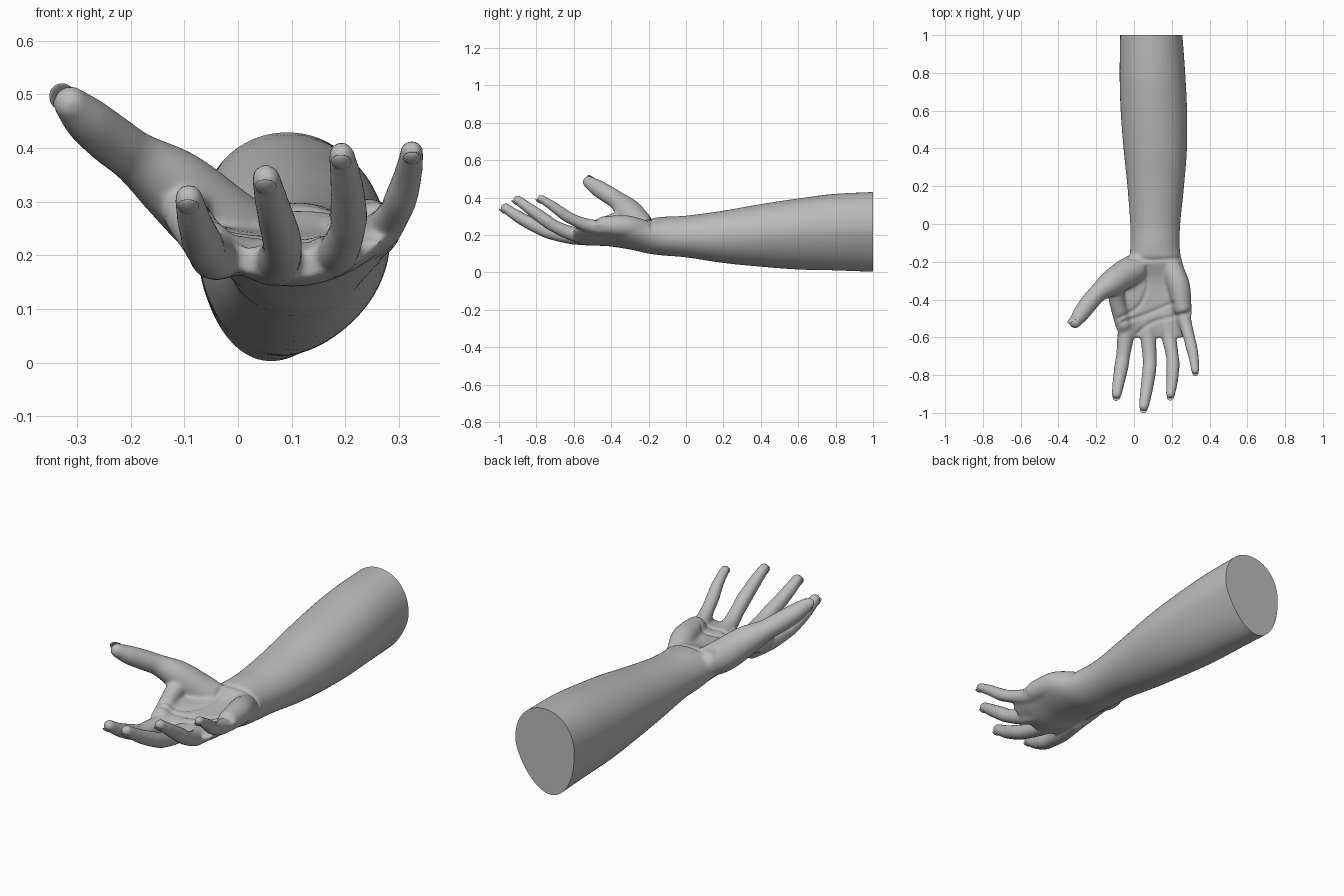
import bpy, bmesh, math
from mathutils import Vector

cube = bpy.data.objects.get("Cube")
if cube:
    bpy.data.objects.remove(cube, do_unlink=True)

skin = bpy.data.materials.new("plain grey")
skin.use_nodes = True
GREY = (0.5, 0.5, 0.5, 1)
skin.diffuse_color = GREY
skin.node_tree.nodes["Principled BSDF"].inputs["Base Color"].default_value = GREY


def spline(rows, steps=8):
    """Smooth curve through rows of numbers of any width."""
    out = []
    for i in range(len(rows) - 1):
        a, b = rows[max(i - 1, 0)], rows[i]
        c, d = rows[i + 1], rows[min(i + 2, len(rows) - 1)]
        for s in range(steps):
            t = s / steps
            out.append([q + t / 2 * ((r - p) + t * ((2 * p - 5 * q + 4 * r - w)
                        + t * (3 * (q - r) + w - p)))
                        for p, q, r, w in zip(a, b, c, d)])
    return out + [list(rows[-1])]


def skin_rings(bm, rings):
    """Join closed rings into a capped tube."""
    loops = [[bm.verts.new(p) for p in ring] for ring in rings]
    n = len(loops[0])
    for a, b in zip(loops, loops[1:]):
        for i in range(n):
            j = (i + 1) % n
            bm.faces.new((a[i], a[j], b[j], b[i]))
    bm.faces.new(loops[0][::-1])
    bm.faces.new(loops[-1])


def tube(bm, rows):
    """Round-ended limb along x, y, z, radius rows."""
    pts = spline(rows)
    rings = []
    for i, p in enumerate(pts):
        a, b = pts[max(i - 1, 0)], pts[min(i + 1, len(pts) - 1)]
        d = (Vector(b[:3]) - Vector(a[:3])).normalized()
        u = d.cross(Vector((0, 0, 1))).normalized()
        v = d.cross(u)
        rings.append([Vector(p[:3]) + p[3] * (u * math.cos(k * math.tau / 20)
                      + v * math.sin(k * math.tau / 20)) for k in range(20)])
    skin_rings(bm, rings)
    for p in (pts[0], pts[-1]):
        ball = bmesh.ops.create_uvsphere(bm, u_segments=20, v_segments=12, radius=p[3])
        bmesh.ops.translate(bm, verts=ball["verts"], vec=p[:3])


bm = bmesh.new()

# Forearm and palm: y, x min, x max, z min, z max, egg shape, cupping
sections = [
    (1.06, -.07, .25, 0, .432, .16, 0), (.8, -.075, .27, .01, .42, .12, 0),
    (.6, -.07, .28, .015, .395, .1, 0), (.4, -.055, .28, .03, .365, .07, 0),
    (.2, -.035, .265, .05, .33, .04, 0), (0, -.02, .245, .08, .303, 0, 0),
    (-.12, -.02, .242, .09, .297, 0, 0), (-.2, -.03, .255, .1, .285, 0, .015),
    (-.3, -.07, .287, .122, .25, 0, .045), (-.42, -.1, .304, .14, .235, 0, .07),
    (-.52, -.1, .3, .143, .225, 0, .07), (-.6, -.08, .265, .155, .21, 0, .04)]
rings = []
for y, x0, x1, z0, z1, egg, cup in spline(sections):
    ring = []
    for k in range(48):
        c, s = math.cos(k * math.tau / 48), math.sin(k * math.tau / 48)
        x = (x0 + x1) / 2 + (x1 - x0) / 2 * c * (1 + egg * s) + egg * .2 * min(s, 0)
        z = (z0 + z1) / 2 + (z1 - z0) / 2 * s + cup * c * c
        ring.append((x, y, z))
    rings.append(ring)
skin_rings(bm, rings)

# Fingers: knuckle to tip, thicker at the joints
fingers = {
    "index": [(-.03, -.48, .2, .045), (-.045, -.6, .198, .044), (-.058, -.7, .207, .037),
              (-.066, -.75, .223, .038), (-.08, -.83, .26, .033), (-.092, -.9, .306, .027)],
    "middle": [(.06, -.48, .188, .045), (.075, -.6, .19, .042), (.083, -.72, .212, .037),
               (.08, -.78, .236, .037), (.066, -.88, .287, .033), (.052, -.965, .343, .027)],
    "ring": [(.16, -.48, .195, .043), (.185, -.6, .205, .039), (.203, -.7, .245, .034),
             (.206, -.75, .278, .035), (.202, -.83, .335, .031), (.193, -.9, .387, .025)],
    "little": [(.245, -.42, .235, .042), (.27, -.52, .25, .036), (.292, -.6, .28, .031),
               (.304, -.65, .308, .031), (.317, -.71, .352, .027), (.324, -.775, .394, .022)],
    "thumb": [(.05, -.21, .21, .07), (-.03, -.255, .255, .078), (-.115, -.31, .328, .07),
              (-.19, -.365, .382, .05), (-.235, -.415, .415, .048), (-.28, -.475, .452, .044),
              (-.312, -.52, .483, .033)]}
for rows in fingers.values():
    tube(bm, rows)

# Thumb web and the pad under the little finger
tube(bm, [(-.1, -.31, .3, .05), (-.09, -.41, .265, .042), (-.055, -.53, .22, .045)])
tube(bm, [(.19, -.21, .22, .055), (.235, -.32, .245, .06), (.255, -.44, .25, .05)])

# Fuse everything into one smooth surface
mesh = bpy.data.meshes.new("arm_and_hand")
bmesh.ops.recalc_face_normals(bm, faces=bm.faces)
bm.to_mesh(mesh)
bm.free()
arm = bpy.data.objects.new("arm_and_hand", mesh)
bpy.context.collection.objects.link(arm)
fuse = arm.modifiers.new("fuse", "REMESH")
fuse.mode, fuse.voxel_size = "VOXEL", .008
soft = arm.modifiers.new("soften", "SMOOTH")
soft.factor, soft.iterations = .5, 8
fused = bpy.data.meshes.new_from_object(arm.evaluated_get(bpy.context.evaluated_depsgraph_get()))
arm.modifiers.clear()
arm.data = fused

bm = bmesh.new()
bm.from_mesh(fused)
bm.normal_update()

# Palm and wrist creases, pressed in along their lines
creases = [[(-.08, -.5), (.02, -.44), (.07, -.34), (.07, -.23)],
           [(-.06, -.52), (.06, -.48), (.2, -.42)],
           [(.02, -.58), (.1, -.52), (.29, -.47)],
           [(-.02, -.18), (.1, -.19), (.24, -.18)]]
lines = [[Vector(p) for p in spline(c, 12)] for c in creases]
for v in bm.verts:
    if v.normal.z > .2 and -.62 < v.co.y < -.15:
        near = min((v.co.xy - p).length for line in lines for p in line)
        v.co -= v.normal * .007 * math.exp(-(near / .011) ** 2)

# Flat cut at the elbow end
cut = bmesh.ops.bisect_plane(bm, geom=bm.verts[:] + bm.edges[:] + bm.faces[:],
                             plane_co=(0, 1, 0), plane_no=(0, 1, 0), clear_outer=True)
rim = [e for e in cut["geom_cut"] if isinstance(e, bmesh.types.BMEdge)]
bmesh.ops.edgeloop_fill(bm, edges=rim)
bmesh.ops.recalc_face_normals(bm, faces=bm.faces)
bm.to_mesh(fused)
bm.free()
fused.materials.clear()
fused.materials.append(skin)

# Nails: thin domed plates on the back of each fingertip
nails = []
for name, rows in fingers.items():
    tip, before = Vector(rows[-1][:3]), Vector(rows[-2][:3])
    r = rows[-1][3]
    along = (tip - before).normalized()
    back = Vector((-.7, .15, .6)) if name == "thumb" else Vector((0, -.5, -.8))
    back = (back - along * back.dot(along)).normalized()
    side = along.cross(back)
    bm = bmesh.new()
    bmesh.ops.create_uvsphere(bm, u_segments=24, v_segments=12, radius=1)
    for v in bm.verts:
        a, b, c = v.co
        v.co = (tip + along * r * (.15 + .95 * a) + side * r * .75 * b
                + back * (r * (.93 - .2 * b * b - .12 * a * a) + .005 * c))
    bmesh.ops.recalc_face_normals(bm, faces=bm.faces)
    nail_mesh = bpy.data.meshes.new(name + "_nail")
    bm.to_mesh(nail_mesh)
    bm.free()
    nail_mesh.materials.append(skin)
    nail = bpy.data.objects.new(name + "_nail", nail_mesh)
    bpy.context.collection.objects.link(nail)
    nails.append(nail)

bpy.ops.object.select_all(action="DESELECT")
for ob in [arm] + nails:
    ob.select_set(True)
bpy.context.view_layer.objects.active = arm
bpy.ops.object.shade_smooth_by_angle(angle=math.radians(50))
